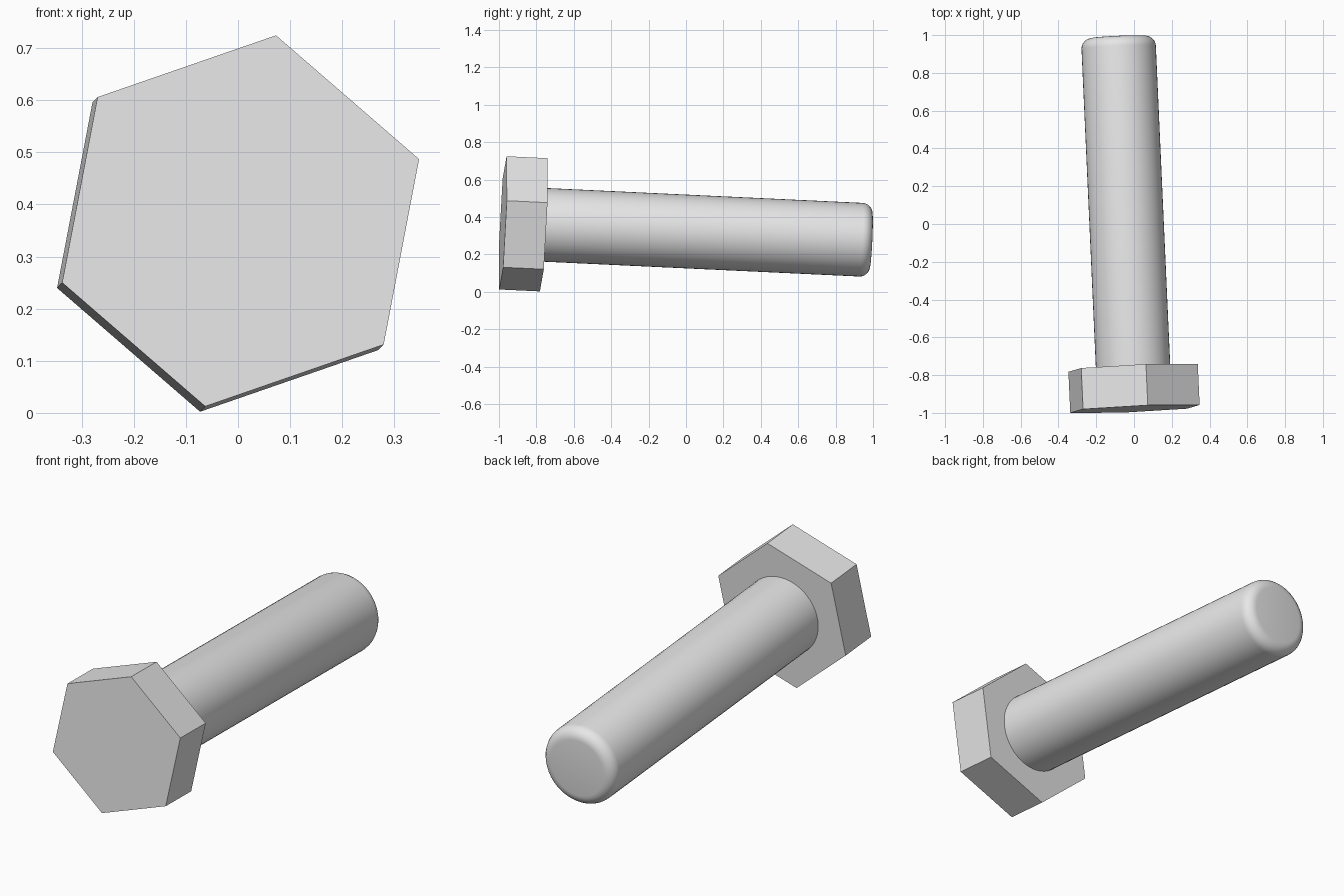
import bpy, bmesh, math
from mathutils import Matrix, Vector

cube = bpy.data.objects.get("Cube")
if cube:
    bpy.data.objects.remove(cube, do_unlink=True)

# Steel material
steel = bpy.data.materials.new("light_grey")
steel.use_nodes = True
GREY = (0.8, 0.8, 0.8, 1)
steel.diffuse_color = GREY
steel.node_tree.nodes["Principled BSDF"].inputs["Base Color"].default_value = GREY

# Slightly tilted bolt frame: local z runs from the head to the tip
axis = Vector((-0.045, 1, -0.047)).normalized()
side = Vector((1, 0, 0))
side = (side - axis * side.dot(axis)).normalized()
up = axis.cross(side)
frame = Matrix((side, up, axis)).transposed().to_4x4()
frame.translation = (0.005, -0.979, 0.3685)

HEAD_RADIUS, HEAD_DEPTH = 0.363, 0.218
SHAFT_RADIUS, LENGTH, FILLET = 0.197, 1.973, 0.055


def prism(name, sides, radius, z0, z1, turn=0.0, fillet=0.0):
    """Capped cylinder from z0 to z1 in the bolt frame, end edge optionally rounded."""
    bm = bmesh.new()
    place = Matrix.Translation((0, 0, (z0 + z1) / 2)) @ Matrix.Rotation(turn, 4, "Z")
    bmesh.ops.create_cone(bm, cap_ends=True, segments=sides, radius1=radius,
                          radius2=radius, depth=z1 - z0, matrix=place)
    if fillet:
        rim = [e for e in bm.edges if all(v.co.z > z1 - 1e-4 for v in e.verts)]
        bmesh.ops.bevel(bm, geom=rim, offset=fillet, offset_type="OFFSET",
                        segments=6, profile=0.5, affect="EDGES")
    mesh = bpy.data.meshes.new(name)
    bm.to_mesh(mesh)
    bm.free()
    mesh.materials.append(steel)
    obj = bpy.data.objects.new(name, mesh)
    obj.matrix_world = frame
    bpy.context.collection.objects.link(obj)
    return obj


# Hexagonal head: place one corner by its angle about the bolt axis
first = math.atan2(*reversed(Matrix.Rotation(math.radians(-19.2), 2) @ Vector((1, 0))))
prism("hex_head", 6, HEAD_RADIUS, 0, HEAD_DEPTH,
      turn=math.radians(-19.2) - math.pi / 2)

# Round shank with a rounded tip, seated slightly inside the head
shank = prism("shank", 48, SHAFT_RADIUS, HEAD_DEPTH - 0.03, LENGTH, fillet=FILLET)
bpy.ops.object.select_all(action="DESELECT")
shank.select_set(True)
bpy.context.view_layer.objects.active = shank
bpy.ops.object.shade_smooth_by_angle(angle=math.radians(30))
